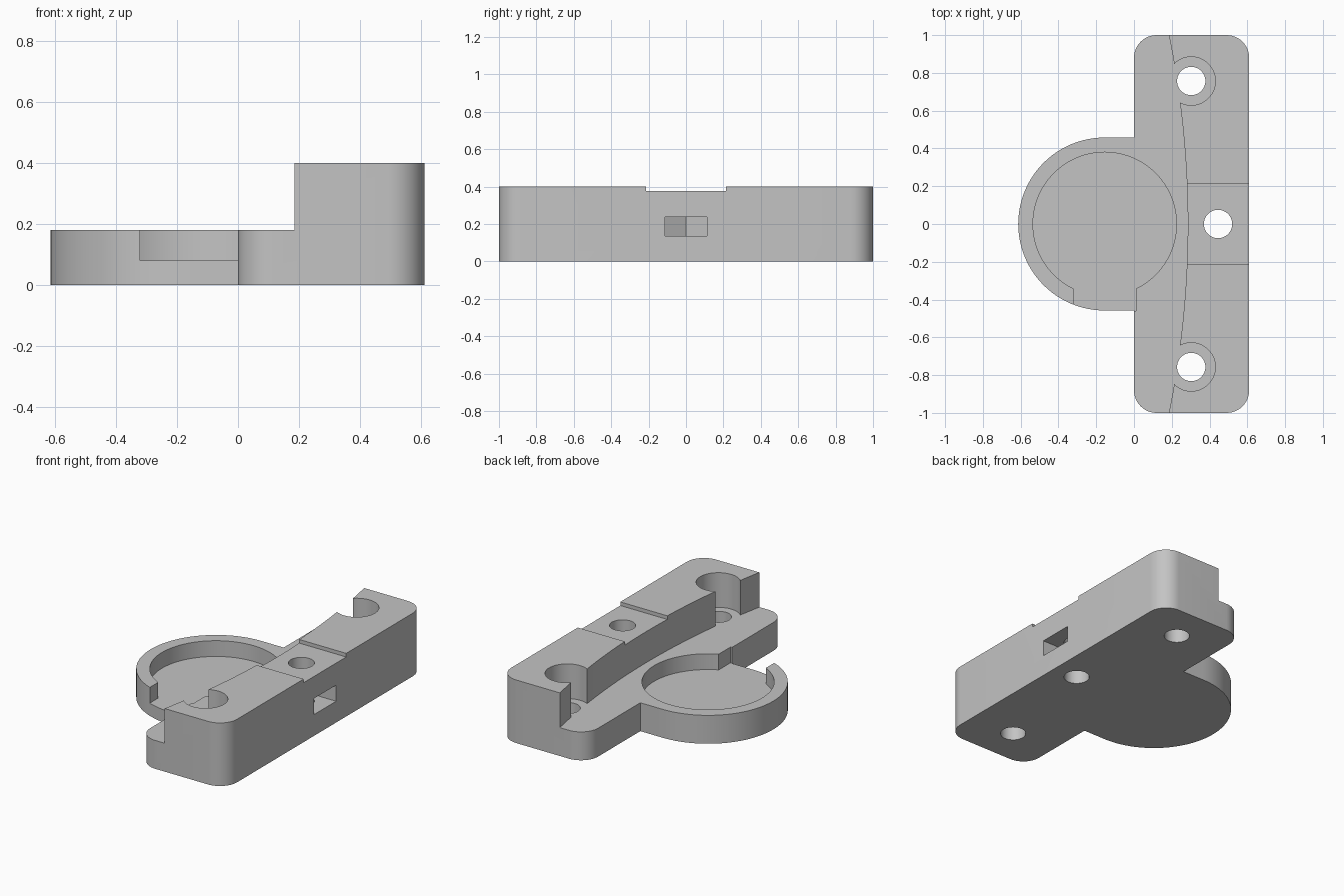
import bpy, bmesh
from math import sin, cos, radians, sqrt

cube = bpy.data.objects.get("Cube")
if cube:
    bpy.data.objects.remove(cube, do_unlink=True)

LEDGE, TOP = 0.18, 0.40       # heights of the low plate and the raised block
CUP_X, CUP_R = -0.155, 0.458  # round cup centre and outer radius

grey = bpy.data.materials.new("plain grey")
grey.use_nodes = True
color = (0.55, 0.55, 0.55, 1)
grey.diffuse_color = color
grey.node_tree.nodes["Principled BSDF"].inputs["Base Color"].default_value = color


def arc(cx, cy, r, start, end, steps):
    angles = [radians(start + (end - start) * i / steps) for i in range(steps + 1)]
    return [(cx + r * cos(a), cy + r * sin(a)) for a in angles]


def circle(cx, cy, r, steps=64, start=0):
    return arc(cx, cy, r, start, start + 360, steps)[:-1]


def box(x0, x1, y0, y1):
    return [(x0, y0), (x1, y0), (x1, y1), (x0, y1)]


def prism(name, outline, z0, z1):
    """Extrude a flat outline from z0 up to z1."""
    bm = bmesh.new()
    face = bm.faces.new([bm.verts.new((x, y, z0)) for x, y in outline])
    new = bmesh.ops.extrude_face_region(bm, geom=[face])["geom"]
    verts = [v for v in new if isinstance(v, bmesh.types.BMVert)]
    bmesh.ops.translate(bm, verts=verts, vec=(0, 0, z1 - z0))
    bmesh.ops.recalc_face_normals(bm, faces=bm.faces)
    mesh = bpy.data.meshes.new(name)
    bm.to_mesh(mesh)
    bm.free()
    mesh.materials.append(grey)
    obj = bpy.data.objects.new(name, mesh)
    bpy.context.collection.objects.link(obj)
    return obj


def cut(body, outline, z0, z1):
    """Subtract a prism from the body and discard the cutter."""
    cutter = prism("cutter", outline, z0, z1)
    cutter.hide_render = True
    mod = body.modifiers.new("cut", "BOOLEAN")
    mod.operation = "DIFFERENCE"
    mod.solver = "EXACT"
    mod.object = cutter
    bpy.context.view_layer.objects.active = body
    bpy.ops.object.modifier_apply(modifier=mod.name)
    bpy.data.objects.remove(cutter, do_unlink=True)


# Plate with rounded corners and the round cup on its side, as one outline
r = 0.12
outline = (arc(r, -1 + r, r, 180, 270, 12)
           + arc(0.61 - r, -1 + r, r, 270, 360, 12)
           + arc(0.61 - r, 1 - r, r, 0, 90, 12)
           + arc(r, 1 - r, r, 90, 180, 12)
           + [(0, CUP_R)]
           + arc(CUP_X, 0, CUP_R, 90, 270, 48)
           + [(0, -CUP_R)])
body = prism("mounting_bracket", outline, 0, TOP)

# Lower everything beside the shallow concave wall down to the ledge
wall = [(0.285 - y * y / 10, y) for y in [-1.1 + 2.2 * i / 32 for i in range(33)]]
cut(body, [(-1, -1.1)] + wall + [(-1, 1.1)], LEDGE, TOP + 0.1)

# Cup recess and the gap in its rim
cut(body, circle(CUP_X, 0, 0.38, 96), 0.08, LEDGE + 0.05)
cut(body, box(-0.32, 0.01, -CUP_R - 0.002, -0.25), 0.08, LEDGE + 0.05)

# Shallow step across the top of the block
cut(body, box(0.1, 0.7, -0.213, 0.213), 0.377, TOP + 0.1)

# End screw holes with wide head clearances
for y in (-0.757, 0.757):
    cut(body, circle(0.303, y, 0.128), LEDGE, TOP + 0.1)
    cut(body, circle(0.303, y, 0.075), -0.1, TOP + 0.1)

# Centre screw hole and the side slot for a hexagonal nut
cut(body, circle(0.445, 0, 0.075), -0.1, TOP + 0.1)
w = 0.112
cut(body, [(0.7, -w), (0.7, w), (0.445 - w / sqrt(3), w),
           (0.445 - 2 * w / sqrt(3), 0), (0.445 - w / sqrt(3), -w)], 0.135, 0.237)

# Smooth the curved walls, keep the edges crisp
bpy.ops.object.select_all(action="DESELECT")
body.select_set(True)
bpy.context.view_layer.objects.active = body
bpy.ops.object.shade_smooth_by_angle(angle=radians(25))
